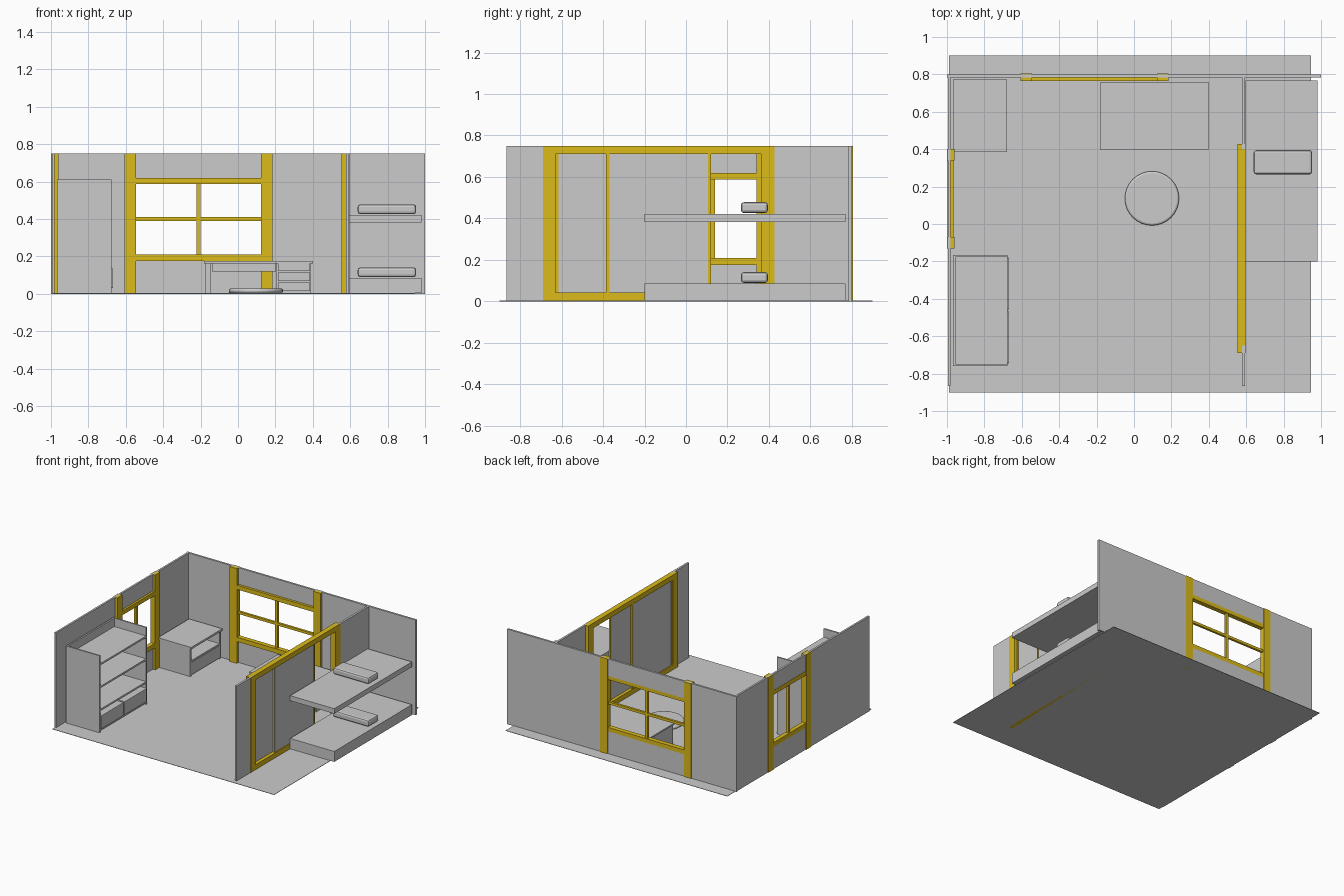
import bpy

if "Cube" in bpy.data.objects:
    bpy.data.objects.remove(bpy.data.objects["Cube"])

yellow = bpy.data.materials.new("yellow_wood")
yellow.diffuse_color = (0.72, 0.5, 0.01, 1)
yellow.use_nodes = True
yellow.node_tree.nodes["Principled BSDF"].inputs["Base Color"].default_value = yellow.diffuse_color


def box(name, x, y, z, mat=None, bevel=0, segs=2):
    """Box from (min, max) ranges on each axis."""
    bpy.ops.mesh.primitive_cube_add(size=1, location=[sum(r) / 2 for r in (x, y, z)])
    ob = bpy.context.object
    ob.name = name
    ob.scale = [r[1] - r[0] for r in (x, y, z)]
    bpy.ops.object.transform_apply(location=False, rotation=False, scale=True)
    if mat:
        ob.data.materials.append(mat)
    if bevel:
        m = ob.modifiers.new("bevel", 'BEVEL')
        m.width, m.segments = bevel, segs
    return ob


H = 0.75

# floor
box("floor", (-0.99, 0.945), (-0.9, 0.9), (0, 0.003))

# back wall around the window
BW = (0.784, 0.8)
box("back_wall_left", (-1, -0.575), BW, (0, H))
box("back_wall_right", (0.15, 1), BW, (0, H))
box("back_wall_below_window", (-0.575, 0.15), BW, (0, 0.18))
box("back_wall_above_window", (-0.575, 0.15), BW, (0.615, H))

# left wall around the window
LW = (-0.995, -0.98)
box("left_wall_front", LW, (-0.865, -0.1), (0, H))
box("left_wall_back", LW, (0.37, 0.8), (0, H))
box("left_wall_below_window", LW, (-0.1, 0.37), (0, 0.18))
box("left_wall_above_window", LW, (-0.1, 0.37), (0.615, H))

# right wall beside the closet doors
RW = (0.578, 0.594)
box("right_wall_front", RW, (-0.865, -0.65), (0, H))
box("right_wall_back", RW, (0.4, 0.79), (0, H))

# back window frame
for n, x in (("left", (-0.607, -0.545)), ("right", (0.122, 0.185))):
    box("back_window_post_" + n, x, (0.764, 0.805), (0, H), yellow)
for n, z in (("lower", (0.175, 0.21)), ("upper", (0.587, 0.62))):
    box("back_window_rail_" + n, (-0.545, 0.122), (0.764, 0.8), z, yellow)
box("back_window_crossbar", (-0.545, 0.122), (0.776, 0.794), (0.39, 0.41), yellow)
box("back_window_mullion", (-0.222, -0.2), (0.776, 0.794), (0.21, 0.587), yellow)

# left window frame
for n, y in (("front", (-0.132, -0.07)), ("back", (0.34, 0.402))):
    box("left_window_post_" + n, (-1, -0.96), y, (0, H), yellow)
for n, z in (("lower", (0.175, 0.21)), ("upper", (0.587, 0.62))):
    box("left_window_rail_" + n, (-0.997, -0.964), (-0.07, 0.34), z, yellow)
box("left_window_mullion", (-0.99, -0.972), (0.118, 0.14), (0.21, 0.587), yellow)

# closet door frame
DX = (0.553, 0.595)
for n, y in (("front", (-0.69, -0.63)), ("back", (0.362, 0.427))):
    box("closet_post_" + n, DX, y, (0, H), yellow)
box("closet_header", DX, (-0.63, 0.362), (0.71, H), yellow)
box("closet_sill", DX, (-0.63, 0.362), (0, 0.042), yellow)

# two sliding doors, each a panel with stiles
for n, x, y0 in (("front", (0.558, 0.572), -0.63), ("back", (0.575, 0.589), -0.385)):
    y1 = y0 + 0.505
    box("sliding_panel_" + n, (x[0] + 0.003, x[1] - 0.003), (y0, y1), (0.042, 0.71))
    for s, a in (("a", y0), ("b", y1 - 0.015)):
        box(f"sliding_stile_{n}_{s}", x, (a, a + 0.015), (0.042, 0.71), yellow)

# closet shelves and bedding
for n, z0, z1 in (("lower", 0.003, 0.085), ("upper", 0.382, 0.422)):
    box("closet_shelf_" + n, (0.595, 0.98), (-0.2, 0.768), (z0, z1))
    box("closet_pillow_" + n, (0.64, 0.952), (0.265, 0.395), (z1 + 0.004, z1 + 0.056),
        bevel=0.014)

# bookshelf, open toward +x
BX = (-0.968, -0.677)
box("bookshelf_back", (-0.968, -0.955), (-0.76, -0.165), (0.003, 0.61))
for n, y in (("front", (-0.76, -0.748)), ("back", (-0.177, -0.165))):
    box("bookshelf_side_" + n, BX, y, (0.003, 0.61))
for i, z in enumerate((0.015, 0.17, 0.35, 0.53)):
    box(f"bookshelf_board_{i}", BX, (-0.748, -0.177), (z, z + 0.014))
for i, y in enumerate((-0.745, -0.457)):
    box(f"bookshelf_drawer_{i}", (-0.95, -0.668), (y, y + 0.277), (0.03, 0.135), bevel=0.004)

# low cabinet in the corner, open upper bay facing +x
CX, CY = (-0.968, -0.69), (0.39, 0.77)
box("cabinet_top", (-0.968, -0.678), (0.385, 0.773), (0.222, 0.238))
box("cabinet_back", (-0.968, -0.955), CY, (0.003, 0.222))
for n, y in (("front", (0.39, 0.405)), ("back", (0.755, 0.77))):
    box("cabinet_side_" + n, CX, y, (0.003, 0.222))
box("cabinet_drawer", (-0.955, -0.688), (0.405, 0.755), (0.012, 0.11))
box("cabinet_shelf", (-0.955, -0.69), (0.405, 0.755), (0.112, 0.124))

# writing desk
box("desk_top", (-0.182, 0.4), (0.398, 0.757), (0.163, 0.174))
box("desk_side_left", (-0.175, -0.145), (0.41, 0.75), (0.003, 0.163))
box("desk_wide_drawer", (-0.138, 0.203), (0.408, 0.74), (0.12, 0.161))
box("desk_pedestal", (0.207, 0.39), (0.415, 0.75), (0.003, 0.163))
for i, z in enumerate((0.014, 0.068, 0.121)):
    box(f"desk_drawer_{i}", (0.213, 0.386), (0.406, 0.42), (z, z + 0.045))

# round floor cushion
bpy.ops.mesh.primitive_cylinder_add(vertices=32, radius=0.145, depth=0.025,
                                    location=(0.096, 0.137, 0.0155))
cushion = bpy.context.object
cushion.name = "floor_cushion"
b = cushion.modifiers.new("bevel", 'BEVEL')
b.width, b.segments = 0.011, 3
bpy.ops.object.shade_smooth_by_angle()
